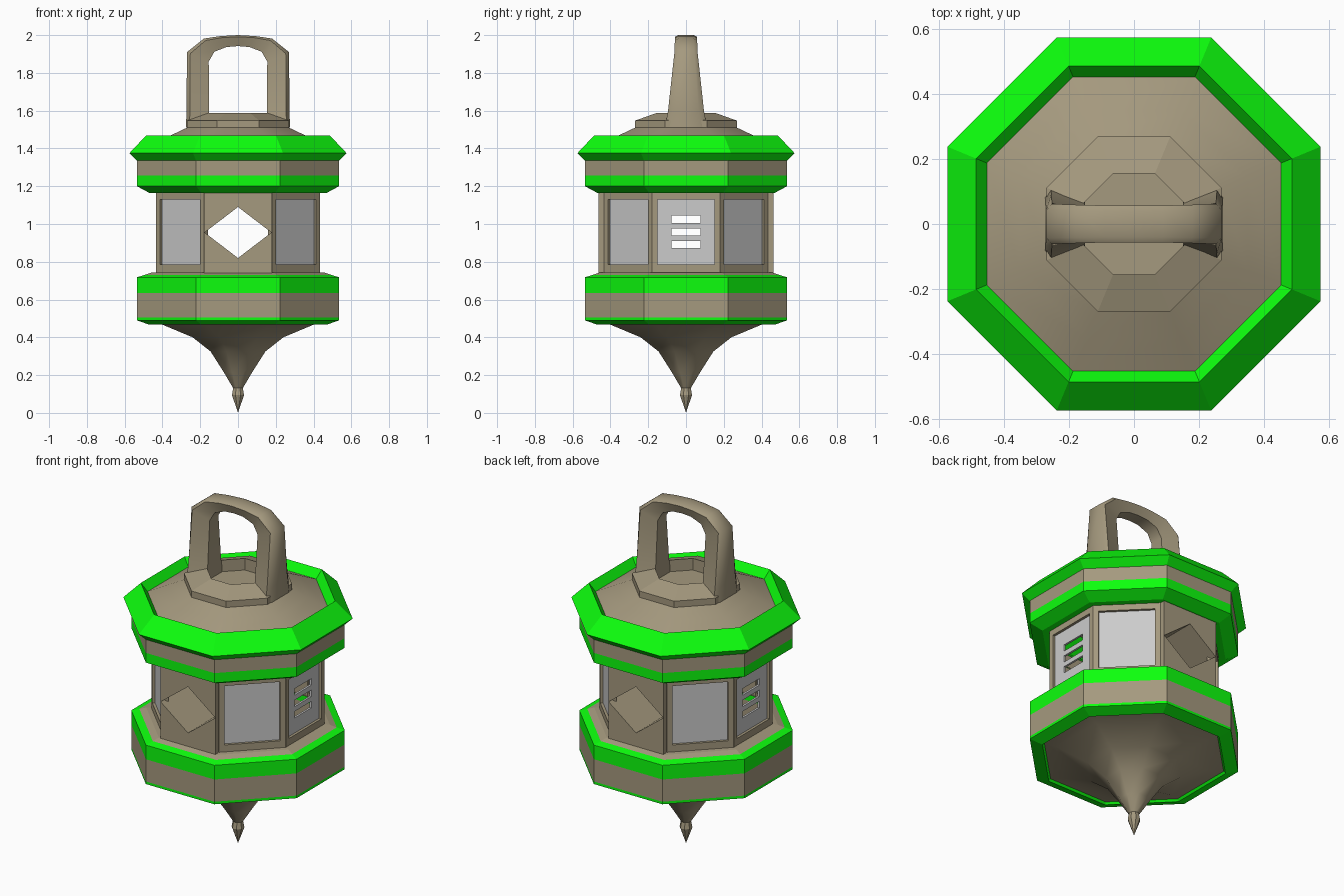
import bpy, bmesh, math
from mathutils import Matrix

if "Cube" in bpy.data.objects:
    bpy.data.objects.remove(bpy.data.objects["Cube"])


def material(name, rgb):
    m = bpy.data.materials.new(name)
    m.diffuse_color = (*rgb, 1)
    m.use_nodes = True
    m.node_tree.nodes["Principled BSDF"].inputs["Base Color"].default_value = m.diffuse_color
    return m


GREEN = material("bright_green", (0.004, 1.0, 0.004))
BROWN = material("warm_stone", (0.375, 0.32, 0.21))


def add_object(name, mesh, mat=None):
    ob = bpy.data.objects.new(name, mesh)
    bpy.context.collection.objects.link(ob)
    if mat:
        mesh.materials.append(mat)
    return ob


def smooth(ob, degrees):
    bpy.ops.object.select_all(action='DESELECT')
    ob.select_set(True)
    bpy.context.view_layer.objects.active = ob
    bpy.ops.object.shade_smooth_by_angle(angle=math.radians(degrees))


def skin(name, rings, mat, closed_ends=False):
    """Bridge a list of equal-length vertex rings."""
    bm = bmesh.new()
    rows = [[bm.verts.new(p) for p in ring] for ring in rings]
    n = len(rows[0])
    for a, b in zip(rows, rows[1:]):
        for i in range(n):
            j = (i + 1) % n
            bm.faces.new((a[i], a[j], b[j], b[i]))
    if closed_ends:
        bm.faces.new(rows[0])
        bm.faces.new(rows[-1])
    bmesh.ops.remove_doubles(bm, verts=bm.verts, dist=1e-5)
    if closed_ends:
        bmesh.ops.recalc_face_normals(bm, faces=bm.faces)
    mesh = bpy.data.meshes.new(name)
    bm.to_mesh(mesh)
    bm.free()
    return add_object(name, mesh, mat)


def octagon(name, profile, mat):
    """Eight-sided lathe; profile is (flat-to-centre distance, z), bottom to top."""
    rings = []
    for r, z in profile:
        R = r / math.cos(math.pi / 8)
        rings.append([(R * math.cos((i + .5) * math.pi / 4),
                       R * math.sin((i + .5) * math.pi / 4), z) for i in range(8)])
    return skin(name, rings, mat)


def rect(w, z0, z1):
    return [(-w, z0), (w, z0), (w, z1), (-w, z1)]


def plate(name, loops, face, angle, depth, mat=None, fill='BOTH'):
    """Extruded flat outline (with holes) facing outward at the given angle."""
    cu = bpy.data.curves.new(name, 'CURVE')
    cu.dimensions, cu.fill_mode, cu.extrude = '2D', fill, depth / 2
    for loop in loops:
        s = cu.splines.new('POLY')
        s.points.add(len(loop) - 1)
        for p, (x, y) in zip(s.points, loop):
            p.co = (x, y, 0, 1)
        s.use_cyclic_u = True
    tmp = bpy.data.objects.new(name + "_outline", cu)
    mesh = bpy.data.meshes.new_from_object(tmp)
    bpy.data.objects.remove(tmp)
    mesh.transform(Matrix.Rotation(angle + math.pi / 2, 4, 'Z')
                   @ Matrix.Rotation(math.pi / 2, 4, 'X')
                   @ Matrix.Translation((0, 0, face - depth / 2)))
    for p in mesh.polygons:
        p.use_smooth = False
    mesh.materials.clear()
    return add_object(name, mesh, mat)


# Hanging spire and its pointed tip
smooth(octagon("bottom_spire", [(.025, .13), (.075, .215), (.145, .325), (.24, .40),
                                (.40, .467), (.465, .48)], BROWN), 60)
octagon("spire_tip", [(0, 0), (.032, .095), (.025, .135), (0, .135)], BROWN)

# Lower ring
octagon("lower_ring_base_trim", [(.455, .485), (.47, .467), (.535, .49), (.535, .505)], GREEN)
octagon("lower_ring_band", [(.535, .505), (.535, .635)], BROWN)
octagon("lower_ring_top_trim", [(.535, .635), (.535, .718), (.495, .73)], GREEN)
octagon("lower_ring_ledge", [(.495, .73), (.46, .742), (.41, .747)], BROWN)

# Upper ring and crown
octagon("upper_ring_base_trim", [(.41, 1.165), (.47, 1.165), (.535, 1.20), (.535, 1.257)], GREEN)
octagon("upper_ring_band", [(.535, 1.257), (.535, 1.335)], BROWN)
octagon("crown_rim", [(.535, 1.335), (.575, 1.375), (.487, 1.468), (.453, 1.42)], GREEN)

# Roof and recessed collar
smooth(octagon("roof", [(.455, 1.42), (.35, 1.472), (.27, 1.51)], BROWN), 60)
octagon("roof_collar", [(.27, 1.505), (.27, 1.547), (.155, 1.588), (.155, 1.52), (0, 1.52)], BROWN)

# Window walls: four framed diagonal panels, two slotted panels, two diamond blocks
outer, glass = rect(.18, .735, 1.175), rect(.15, .785, 1.13)
slots = [rect(.077, z - .019, z + .019) for z in (.892, .958, 1.025)]
diamond = [(-.177, .955), (0, .82), (.177, .955), (0, 1.09)]
for k in range(8):
    a = k * math.pi / 4
    if k in (2, 6):
        plate(f"diamond_block_{k}", [rect(.179, .74, 1.172), diamond], .462, a, .05, BROWN)
        plate(f"diamond_tunnel_{k}", [diamond], .46, a, .28, BROWN, 'NONE')
    else:
        plate(f"window_frame_{k}", [outer, glass], .435, a, .03, BROWN)
        holes = slots if k in (0, 4) else []
        plate(f"window_panel_{k}", [rect(.155, .78, 1.135)] + holes, .42, a, .012)

# Carrying handle: stations of (outer x, outer z, inner x, inner z, half depth)
half = [(.275, 1.51, .15, 1.51, .112), (.273, 1.60, .153, 1.60, .095),
        (.27, 1.91, .155, 1.86, .062), (.18, 1.982, .125, 1.912, .059),
        (.09, 1.995, .06, 1.937, .057)]
stations = half + [(0, 2.0, 0, 1.942, .057)] + [(-a, b, -c, d, e) for a, b, c, d, e in half[::-1]]
section = [(1, -.7), (1, .7), (.85, 1), (0, .65), (0, -.65), (.85, -1)]
rings = [[(ix + (ox - ix) * t, d * s, iz + (oz - iz) * t) for t, s in section]
         for ox, oz, ix, iz, d in stations]
smooth(skin("carry_handle", rings, BROWN, closed_ends=True), 50)
